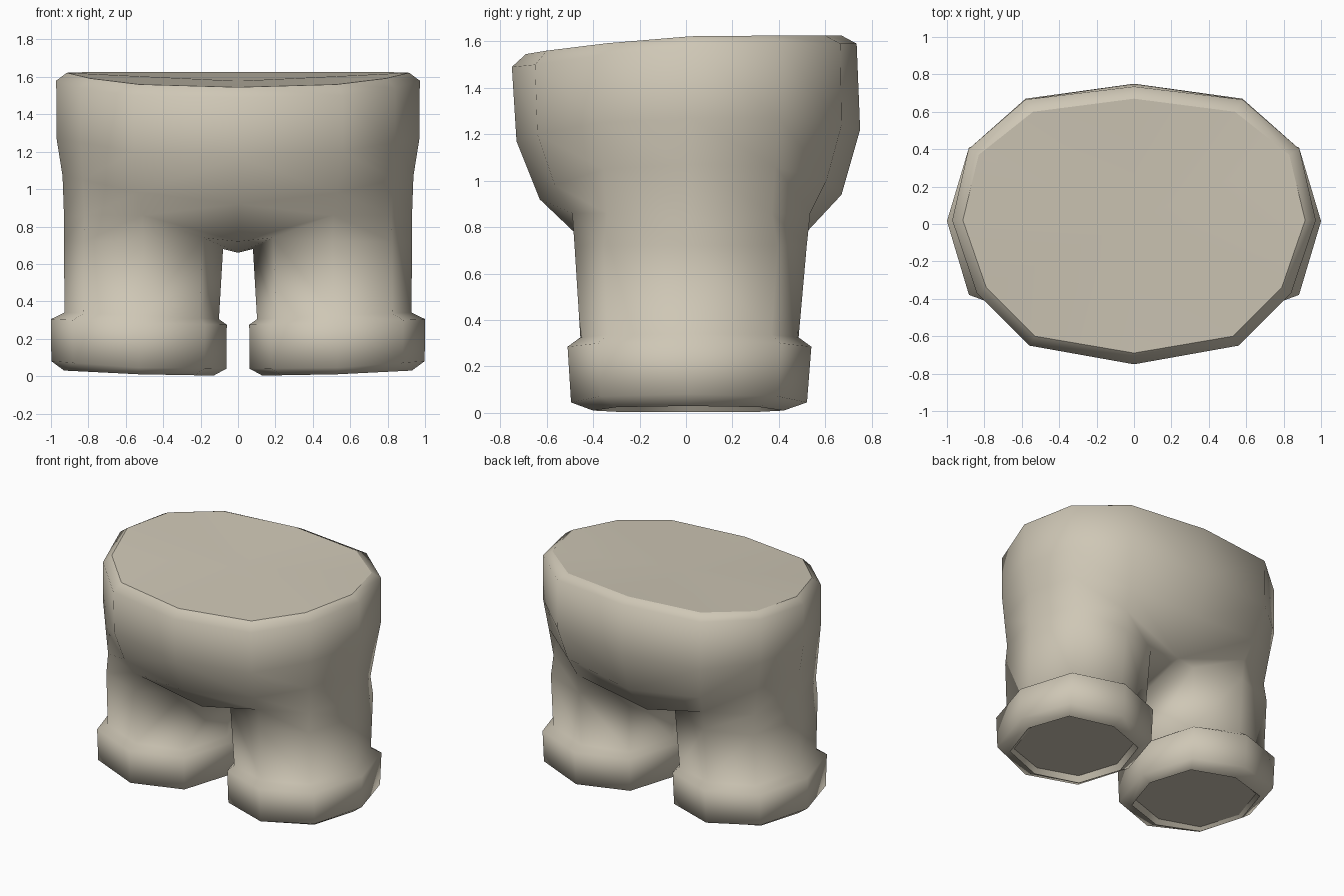
import bpy, bmesh

if "Cube" in bpy.data.objects:
    bpy.data.objects.remove(bpy.data.objects["Cube"])

cloth = bpy.data.materials.new("warm beige cloth")
cloth.diffuse_color = (0.62, 0.57, 0.465, 1)
cloth.use_nodes = True
cloth.node_tree.nodes["Principled BSDF"].inputs["Base Color"].default_value = cloth.diffuse_color

bm = bmesh.new()


def verts(points):
    return [bm.verts.new(p) for p in points]


def bridge(a, b, closed):
    n = len(a)
    for i in range(n if closed else n - 1):
        j = (i + 1) % n
        bm.faces.new((a[i], b[i], b[j], a[j]))


# Body: half rings running from the front centre round the side to the back centre
inner_rim = verts([(0, -.69, 1.545), (.53, -.6, 1.56), (.79, -.34, 1.592), (.915, .02, 1.622),
                   (.83, .37, 1.625), (.54, .6, 1.625), (0, .67, 1.625)])
outer_rim = verts([(0, -.75, 1.49), (.56, -.65, 1.50), (.84, -.37, 1.54), (.972, .02, 1.58),
                   (.885, .4, 1.59), (.58, .665, 1.59), (0, .735, 1.59)])
hips = verts([(0, -.73, 1.17), (.56, -.64, 1.2), (.84, -.37, 1.25), (.97, .02, 1.27),
              (.885, .4, 1.27), (.58, .67, 1.24), (0, .75, 1.22)])
belly = verts([(0, -.63, .92), (.53, -.565, .98), (.83, -.355, 1.05), (.938, .02, 1.07),
               (.85, .385, 1.06), (.54, .605, 1.0), (0, .67, .94)])
base = verts([(0, -.42, .72), (.51, -.49, .86), (.82, -.34, .86), (.93, .02, .85),
              (.82, .37, .86), (.51, .535, .86), (0, .46, .715)])
rings = [inner_rim, outer_rim, hips, belly, base]
for a, b in zip(rings, rings[1:]):
    bridge(a, b, False)

# Waist top, slightly dished
mid = bm.verts.new((0, .02, 1.578))
caps = [bm.faces.new((mid, a, b)) for a, b in zip(inner_rim, inner_rim[1:])]
sharp = [bm.edges.get(pair) for pair in zip(inner_rim, inner_rim[1:])]

# Leg: eight-sided rings, in the same order as the body points plus the crotch
DIRS = [(-.75, -.75), (0, -1), (.75, -.75), (1, 0), (.75, .75), (0, 1), (-.75, .75), (-1, 0)]


def leg_ring(cx, rx, cy, ry, z, lift_out=0, lift_in=0):
    return verts([(cx + dx * rx, cy + dy * ry,
                   z + (lift_out * dx if dx > 0 else -lift_in * dx)) for dx, dy in DIRS])


crotch = bm.verts.new((0, .02, .66))
thigh = leg_ring(.505, .425, .02, .50, .72)
thigh[0].co.z = thigh[6].co.z = .74
thigh[7].co.z = .68
leg = [base + [crotch],
       thigh,
       leg_ring(.515, .413, .015, .47, .325, .015, -.02),
       # turned-up cuff
       leg_ring(.53, .47, .015, .525, .285, .02, -.01),
       leg_ring(.53, .468, .013, .508, .045, .035, -.005),
       leg_ring(.53, .40, .01, .41, .010, .02, -.007)]
for a, b in zip(leg, leg[1:]):
    bridge(a, b, True)

# Sole of the leg opening, slightly recessed
hem = leg[-1]
recess = leg_ring(.53, .375, .01, .385, .045)
bridge(hem, recess, True)
bm.faces.new(recess)
for ring in (hem, recess):
    sharp += [bm.edges.get((ring[i - 1], ring[i])) for i in range(8)]

for f in bm.faces:
    f.smooth = True
for e in sharp:
    e.smooth = False

bmesh.ops.recalc_face_normals(bm, faces=bm.faces)
# the half shell is open at the centre: make sure the waist top points up
caps[0].normal_update()
if caps[0].normal.z < 0:
    bmesh.ops.reverse_faces(bm, faces=bm.faces)

mesh = bpy.data.meshes.new("trousers")
bm.to_mesh(mesh)
bm.free()
mesh.materials.append(cloth)
trousers = bpy.data.objects.new("trousers", mesh)
bpy.context.collection.objects.link(trousers)

# Second half
mirror = trousers.modifiers.new("mirror", 'MIRROR')
mirror.use_axis[0] = True
mirror.use_clip = True
mirror.merge_threshold = 0.001
